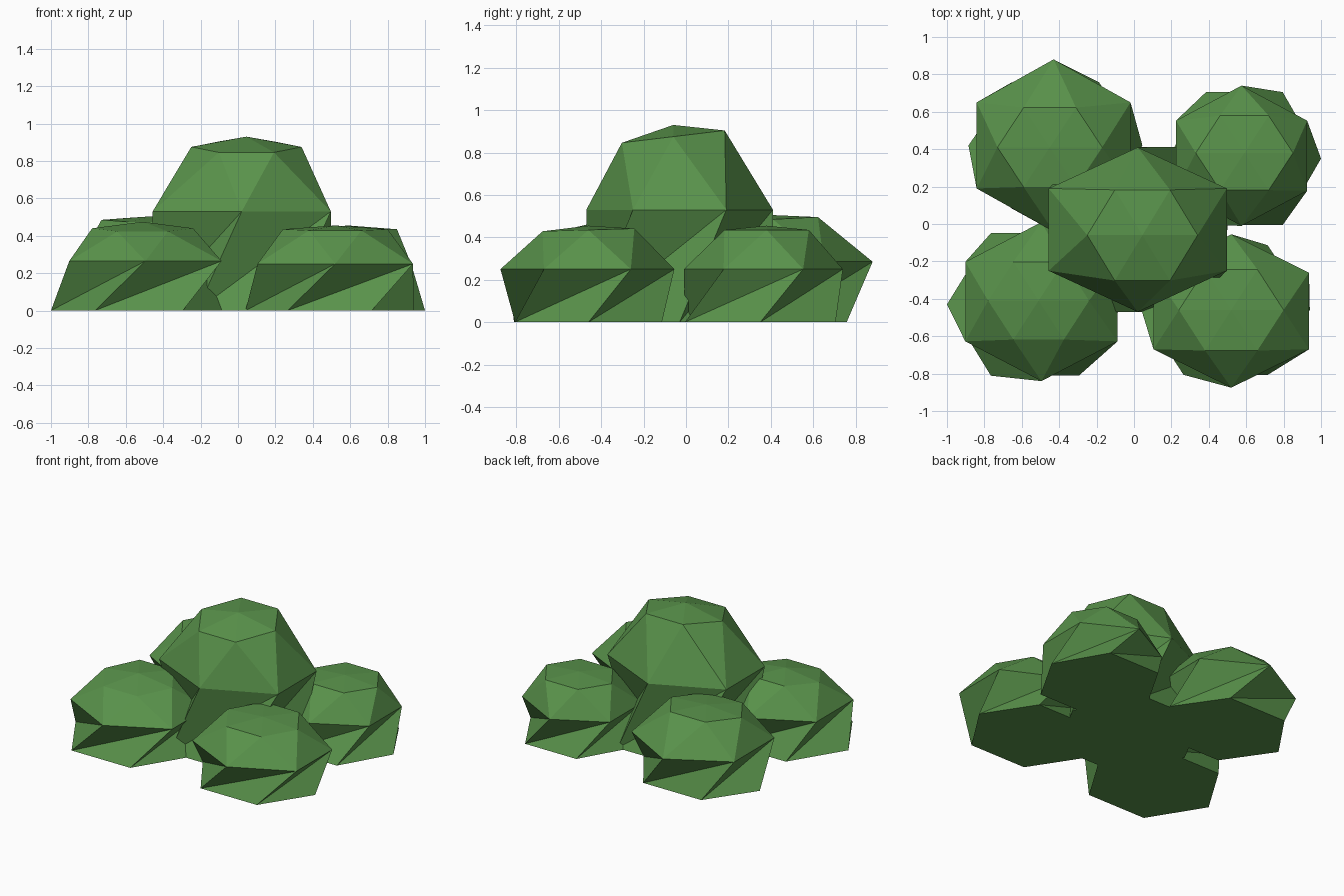
import bpy, bmesh
from math import cos, sin, radians

if "Cube" in bpy.data.objects:
    bpy.data.objects.remove(bpy.data.objects["Cube"])

leaf = bpy.data.materials.new("leaf_green")
leaf.diffuse_color = (0.10, 0.29, 0.07, 1)
leaf.use_nodes = True
leaf.node_tree.nodes["Principled BSDF"].inputs["Base Color"].default_value = leaf.diffuse_color


def ring(bm, cx, cy, rx, ry, z, phase, tilt=0.0):
    """Six-sided ring of points, optionally rising toward the back."""
    pts = []
    for i in range(6):
        a = radians(phase + 60 * i)
        y = ry * sin(a)
        pts.append(bm.verts.new((cx + rx * cos(a), cy + y, z + tilt * y)))
    return pts


def clump(name, base, mid, crown, apex_z, tilt):
    """Faceted leaf clump: twisted base, belly and crown rings under an apex."""
    bm = bmesh.new()
    low = ring(bm, *base, 0.0, 0)
    belly = ring(bm, *mid, 30)
    top = ring(bm, *crown, 0, tilt)
    apex = bm.verts.new((crown[0], crown[1], apex_z))
    for i in range(6):
        j = (i + 1) % 6
        # skirt facets lean one step round, giving the twisted undercut
        bm.faces.new((low[i], belly[j], belly[i]))
        bm.faces.new((low[i], low[j], belly[j]))
        bm.faces.new((belly[i], top[j], top[i]))
        bm.faces.new((belly[i], belly[j], top[j]))
        bm.faces.new((top[i], top[j], apex))
    bm.faces.new(low[::-1])
    bmesh.ops.recalc_face_normals(bm, faces=bm.faces)
    mesh = bpy.data.meshes.new(name)
    bm.to_mesh(mesh)
    bm.free()
    mesh.materials.append(leaf)
    bpy.context.collection.objects.link(bpy.data.objects.new(name, mesh))


# Tall middle clump
clump("center_clump", (0.02, -0.03, 0.48, 0.51), (0.02, -0.03, 0.55, 0.44, 0.53),
      (0.045, -0.06, 0.295, 0.28, 0.875), 0.93, 0.12)
# Four low outer clumps
clump("front_left_clump", (-0.53, -0.43, 0.47, 0.44), (-0.495, -0.415, 0.47, 0.425, 0.265),
      (-0.51, -0.41, 0.27, 0.24, 0.44), 0.475, 0.08)
clump("front_right_clump", (0.49, -0.46, 0.45, 0.40), (0.52, -0.465, 0.48, 0.41, 0.25),
      (0.52, -0.46, 0.28, 0.25, 0.435), 0.455, 0.03)
clump("back_left_clump", (-0.42, 0.42, 0.465, 0.39), (-0.43, 0.42, 0.475, 0.46, 0.285),
      (-0.45, 0.41, 0.28, 0.245, 0.485), 0.505, 0.05)
clump("back_right_clump", (0.59, 0.35, 0.41, 0.41), (0.575, 0.365, 0.405, 0.375, 0.25),
      (0.59, 0.38, 0.26, 0.23, 0.435), 0.455, 0.0)
